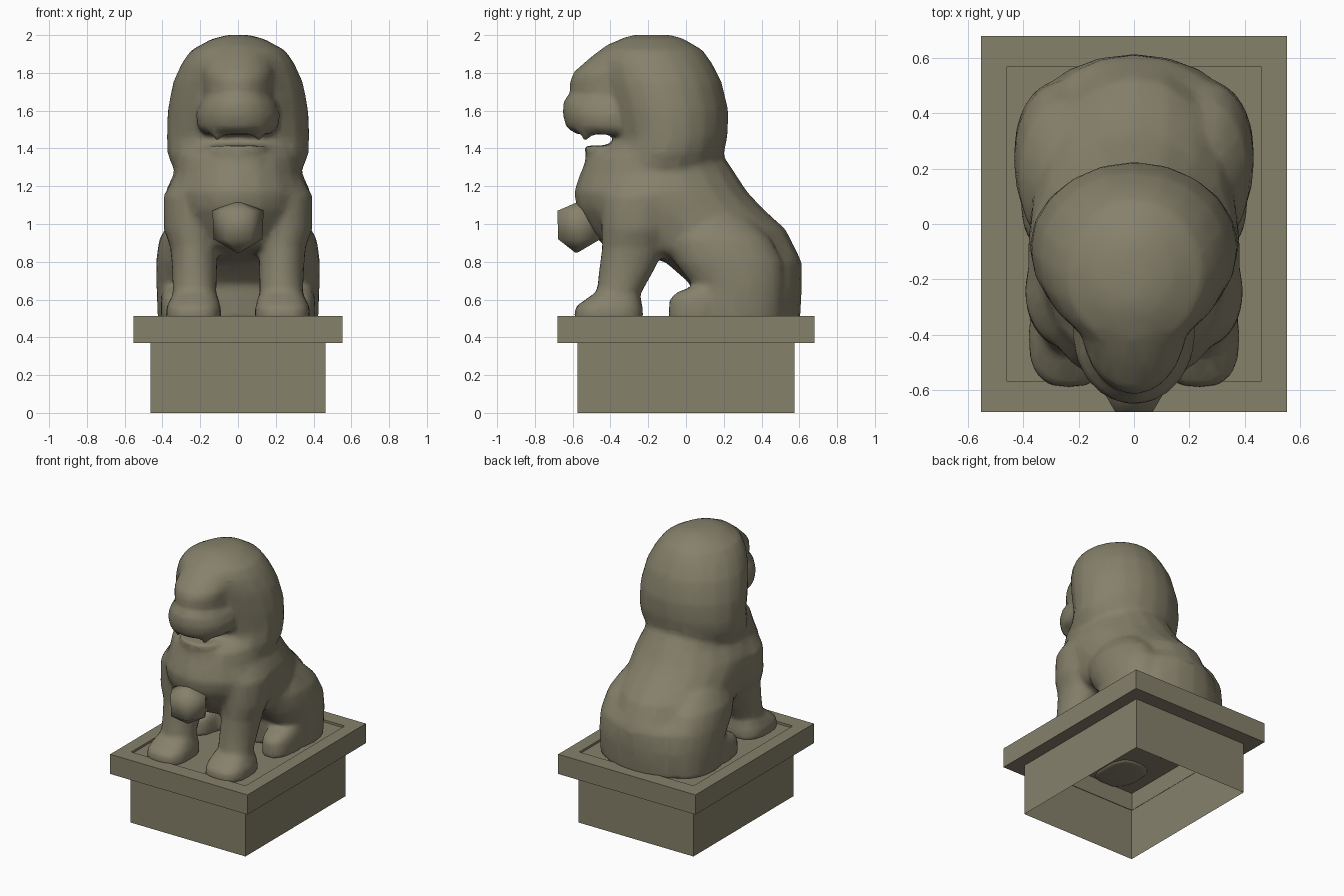
import bpy, bmesh, math

stone = bpy.data.materials.new("grey_green_stone")
stone.diffuse_color = (0.24, 0.22, 0.148, 1)


def finish(bm, name):
    bmesh.ops.recalc_face_normals(bm, faces=bm.faces)
    me = bpy.data.meshes.new(name)
    bm.to_mesh(me)
    bm.free()
    me.materials.append(stone)
    ob = bpy.data.objects.new(name, me)
    bpy.context.collection.objects.link(ob)
    return ob


def rect(bm, x, y, z):
    return [bm.verts.new((a * x, b * y, z)) for a, b in ((-1, -1), (1, -1), (1, 1), (-1, 1))]


def bridge(bm, a, b):
    n = len(a)
    for i in range(n):
        j = (i + 1) % n
        bm.faces.new((a[i], a[j], b[j], b[i]))


def loft(bm, rings, side=1, p=0.9, n=20):
    """Closed skin over level rings (z, centre x, centre y, half x, half y)."""
    loops = []
    for z, cx, cy, rx, ry in rings:
        loop = []
        for i in range(n):
            a = 2 * math.pi * i / n
            c, s = math.cos(a), math.sin(a)
            loop.append(bm.verts.new((side * (cx + rx * math.copysign(abs(c) ** p, c)),
                                      cy + ry * math.copysign(abs(s) ** p, s), z)))
        loops.append(loop)
    for a, b in zip(loops, loops[1:]):
        bridge(bm, a, b)
    bm.faces.new(loops[0][::-1])
    bm.faces.new(loops[-1])


# Pedestal block, open underneath
bm = bmesh.new()
low, high = rect(bm, 0.462, 0.574, 0), rect(bm, 0.462, 0.574, 0.497)
bridge(bm, low, high)
bm.faces.new(high)
finish(bm, "pedestal_block")

# Pedestal slab: a frame around the block with a slightly raised rim
bm = bmesh.new()
loops = [rect(bm, x, y, z) for x, y, z in
         ((0.553, 0.68, 0.37), (0.553, 0.68, 0.513), (0.46, 0.57, 0.513), (0.46, 0.57, 0.37))]
for i in range(4):
    bridge(bm, loops[i], loops[(i + 1) % 4])
finish(bm, "pedestal_slab")

# Lion: overlapping lofts fused into one skin
bm = bmesh.new()
# torso
loft(bm, [(0.49, 0, 0.32, 0.40, 0.285), (0.68, 0, 0.32, 0.405, 0.295), (0.80, 0, 0.25, 0.39, 0.362),
          (0.88, 0, 0.07, 0.36, 0.505), (0.97, 0, 0.01, 0.375, 0.52), (1.08, 0, -0.085, 0.385, 0.495),
          (1.17, 0, -0.135, 0.385, 0.46), (1.27, 0, -0.15, 0.34, 0.41), (1.36, 0, -0.16, 0.33, 0.36),
          (1.45, 0, -0.09, 0.30, 0.28)], p=1)
# mane
loft(bm, [(1.18, 0, -0.16, 0.30, 0.27), (1.27, 0, -0.135, 0.335, 0.295), (1.37, 0, -0.10, 0.375, 0.30),
          (1.46, 0, -0.08, 0.378, 0.30), (1.60, 0, -0.095, 0.374, 0.32), (1.75, 0, -0.13, 0.345, 0.32),
          (1.85, 0, -0.165, 0.30, 0.305), (1.92, 0, -0.18, 0.25, 0.27), (1.98, 0, -0.18, 0.14, 0.17),
          (2.002, 0, -0.18, 0.05, 0.10)], p=1)
# brow
loft(bm, [(1.60, 0, -0.38, 0.19, 0.22), (1.68, 0, -0.38, 0.18, 0.225), (1.74, 0, -0.38, 0.185, 0.24),
          (1.80, 0, -0.36, 0.195, 0.24), (1.88, 0, -0.31, 0.18, 0.20), (1.955, 0, -0.24, 0.14, 0.17)], p=1)
# muzzle
loft(bm, [(1.475, 0, -0.38, 0.18, 0.20), (1.51, 0, -0.40, 0.215, 0.235), (1.58, 0, -0.40, 0.223, 0.255),
          (1.65, 0, -0.40, 0.20, 0.25), (1.69, 0, -0.40, 0.15, 0.22)], p=1)
# lower jaw
loft(bm, [(1.28, 0, -0.34, 0.22, 0.21), (1.36, 0, -0.36, 0.17, 0.17), (1.415, 0, -0.365, 0.165, 0.18)])

for s in (1, -1):
    # fangs
    loft(bm, [(1.435, 0.11, -0.53, 0.01, 0.01), (1.50, 0.11, -0.53, 0.045, 0.045)], s)
    # front legs
    loft(bm, [(0.49, 0.23, -0.36, 0.12, 0.115), (0.62, 0.23, -0.36, 0.116, 0.116),
              (0.77, 0.23, -0.31, 0.12, 0.15), (0.88, 0.235, -0.28, 0.125, 0.165),
              (0.97, 0.245, -0.26, 0.148, 0.19), (1.15, 0.24, -0.24, 0.155, 0.21),
              (1.26, 0.22, -0.22, 0.11, 0.15)], s, 1)
    # front paws
    loft(bm, [(0.485, 0.235, -0.41, 0.148, 0.185), (0.56, 0.235, -0.408, 0.145, 0.18),
              (0.61, 0.23, -0.38, 0.125, 0.14), (0.65, 0.23, -0.36, 0.10, 0.10)], s, 0.75)
    # haunches
    loft(bm, [(0.485, 0.27, 0.275, 0.155, 0.235), (0.68, 0.27, 0.275, 0.163, 0.245),
              (0.80, 0.265, 0.225, 0.17, 0.29), (0.92, 0.255, 0.17, 0.163, 0.28),
              (1.02, 0.23, 0.13, 0.13, 0.22), (1.10, 0.20, 0.08, 0.09, 0.14)], s, 1)
    # hind feet
    loft(bm, [(0.485, 0.305, 0.10, 0.105, 0.195), (0.60, 0.305, 0.10, 0.105, 0.19),
              (0.64, 0.305, 0.12, 0.095, 0.17), (0.68, 0.305, 0.18, 0.08, 0.11)], s, 0.8)
lion = finish(bm, "lion")

m = lion.modifiers.new("fuse", 'REMESH')
m.mode = 'VOXEL'
m.voxel_size = 0.017
m.use_smooth_shade = True
m = lion.modifiers.new("soften", 'SMOOTH')
m.factor = 0.5
m.iterations = 10
m = lion.modifiers.new("simplify", 'DECIMATE')
m.ratio = 0.15

# Chest bell, six-sided
bm = bmesh.new()
loft(bm, [(0.85, 0, -0.58, 0.01, 0.01), (0.92, 0, -0.565, 0.13, 0.13), (1.07, 0, -0.565, 0.135, 0.133),
          (1.123, 0, -0.55, 0.01, 0.01)], p=1, n=6)
for f in bm.faces:
    f.smooth = True
finish(bm, "chest_bell")
